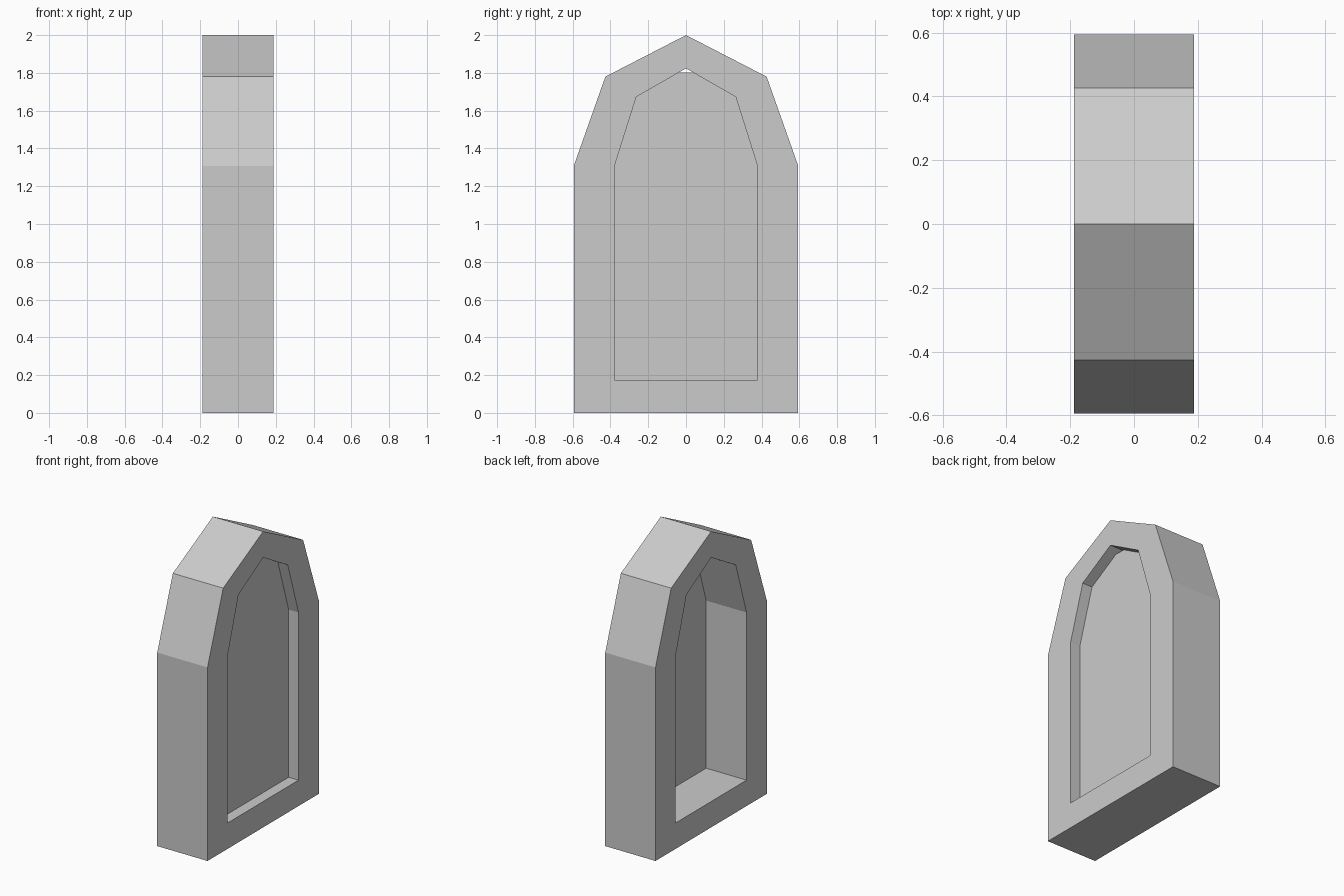
import bpy, bmesh

if "Cube" in bpy.data.objects:
    bpy.data.objects.remove(bpy.data.objects["Cube"])

HALF_DEPTH = 0.188
PANE_X = 0.114
PANE_TOP = 1.803


def mirrored(half):
    """Full (y, z) outline from its +y half, listed bottom to top; y = 0 points are shared."""
    return half + [(-y, z) for y, z in reversed(half) if y > 0]


def make_object(name, bm):
    bmesh.ops.recalc_face_normals(bm, faces=bm.faces)
    mesh = bpy.data.meshes.new(name)
    bm.to_mesh(mesh)
    bm.free()
    obj = bpy.data.objects.new(name, mesh)
    bpy.context.collection.objects.link(obj)
    return obj


outer = mirrored([(0.594, 0), (0.594, 1.308), (0.427, 1.78), (0, 2.0)])
opening_half = [(0.378, 0.175), (0.378, 1.308), (0.263, 1.673)]
inner = mirrored(opening_half + [(0, 1.824)])

# Pointed frame: four outlines joined ring to ring into a closed band
bm = bmesh.new()
rings = [[bm.verts.new((x, y, z)) for y, z in outline]
         for outline, x in ((outer, -HALF_DEPTH), (outer, HALF_DEPTH),
                            (inner, HALF_DEPTH), (inner, -HALF_DEPTH))]
n = len(outer)
for r in range(4):
    a, b = rings[r], rings[(r + 1) % 4]
    for i in range(n):
        j = (i + 1) % n
        bm.faces.new((a[i], a[j], b[j], b[i]))
make_object("window_frame", bm)

# Flat pane near the +x side, cut off just below the point of the opening
tip = 0.263 * (1.824 - PANE_TOP) / (1.824 - 1.673)
bm = bmesh.new()
bm.faces.new([bm.verts.new((PANE_X, y, z))
              for y, z in mirrored(opening_half + [(tip, PANE_TOP)])])
make_object("window_pane", bm)
